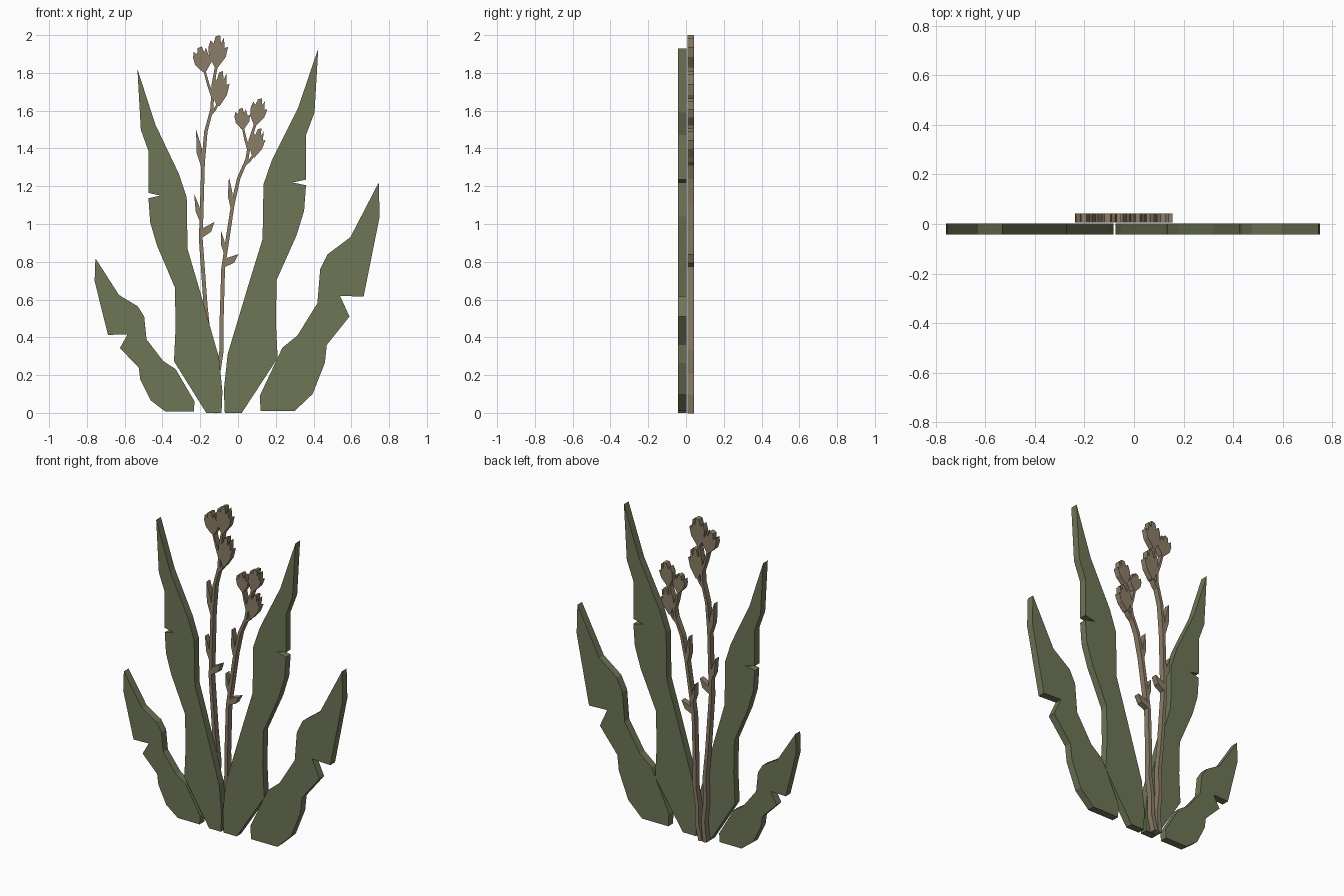
import bpy, bmesh
from mathutils import Vector

if "Cube" in bpy.data.objects:
    bpy.data.objects.remove(bpy.data.objects["Cube"])


def material(name, rgb):
    m = bpy.data.materials.new(name)
    m.diffuse_color = (*rgb, 1)
    m.use_nodes = True
    m.node_tree.nodes["Principled BSDF"].inputs["Base Color"].default_value = m.diffuse_color
    return m


GREEN = material("leaf_green", (0.155, 0.18, 0.093))
BROWN = material("stem_brown", (0.26, 0.205, 0.135))


def slab(bm, pts, y0, y1):
    """Extrude a closed x/z outline from y0 to y1."""
    f = bm.faces.new([bm.verts.new((x, y0, z)) for x, z in pts])
    new = bmesh.ops.extrude_face_region(bm, geom=[f])["geom"]
    for v in new:
        if isinstance(v, bmesh.types.BMVert):
            v.co.y = y1


def finish(bm, name, mat):
    bmesh.ops.recalc_face_normals(bm, faces=bm.faces[:])
    bmesh.ops.triangulate(bm, faces=[f for f in bm.faces if len(f.verts) > 4])
    me = bpy.data.meshes.new(name)
    bm.to_mesh(me)
    bm.free()
    me.materials.append(mat)
    bpy.context.collection.objects.link(bpy.data.objects.new(name, me))


def leaf(name, pts):
    bm = bmesh.new()
    slab(bm, pts, -.043, .003)
    finish(bm, name, GREEN)


# Leaves: right-hand outlines, the left ones are mirrored and shrunk copies
TALL = [(.425, 1.93), (.405, 1.59), (.36, 1.47), (.36, 1.235), (.29, 1.22), (.36, 1.205),
        (.35, 1.07), (.31, .94), (.205, .705), (.20, .49), (.21, .29), (.02, 0),
        (-.07, 0), (-.075, .12), (-.055, .31), (.05, .66), (.13, .92), (.135, 1.21),
        (.18, 1.34), (.32, 1.62)]
SHORT = [(.745, 1.22), (.75, 1.04), (.665, .615), (.54, .62), (.59, .51), (.47, .36),
         (.46, .265), (.395, .10), (.30, .01), (.12, .01), (.115, .09), (.235, .345),
         (.315, .41), (.42, .58), (.435, .76), (.475, .84), (.595, .93)]
leaf("tall_leaf_right", TALL)
leaf("tall_leaf_left", [(-.9 * x - .15, .943 * z) for x, z in TALL])
leaf("short_leaf_right", SHORT)
leaf("short_leaf_left", [(-(x + .161) / 1.2, z / 1.49) for x, z in SHORT])

# Ragged flower head and pointed bud, in (across, along) units of their length
HEAD = [(-.07, 0), (-.36, .3), (-.42, .6), (-.36, .82), (-.22, .72), (-.16, .95),
        (.03, 1), (.1, .74), (.2, .93), (.28, .62), (.42, .66), (.36, .34), (.07, 0)]
BUD = [(-.04, 0), (-.15, .4), (0, 1), (.13, .5), (.04, 0)]


def place(bm, shape, base, tip, wide):
    up = tip - base
    side = Vector((up.y, -up.x)) * wide
    slab(bm, [base + side * u + up * v for u, v in shape], .007, .043)


def ribbon(bm, path, w0, w1):
    """Tapered flat stem along a path."""
    left, right = [], []
    last = len(path) - 1
    for i, p in enumerate(path):
        d = (path[min(i + 1, last)] - path[max(i - 1, 0)]).normalized()
        n = Vector((-d.y, d.x)) * (w0 + (w1 - w0) * i / last) / 2
        left.append(p + n)
        right.append(p - n)
    slab(bm, left + right[::-1], .007, .043)


# Flower stem: centre path, then (base, tip, width) of heads and buds
PATH = [(-.158, 0), (-.146, .12), (-.16, .25), (-.155, .4), (-.172, .57), (-.197, .92),
        (-.185, 1.32), (-.17, 1.49), (-.138, 1.61), (-.132, 1.74), (-.112, 1.85)]
HEADS = [((-.178, 1.805), (-.195, 1.94), .88), ((-.115, 1.83), (-.098, 2), .72),
         ((-.105, 1.625), (-.082, 1.81), .58)]
BUDS = [((-.19, 1.3), (-.222, 1.5), .55), ((-.197, 1.01), (-.232, 1.16), .6),
        ((-.19, .935), (-.125, 1.01), 1.6)]


def flower_stem(name, move):
    bm = bmesh.new()
    path = [move(p) for p in PATH]
    ribbon(bm, path, .026, .014)
    # side heads hang on short branches starting lower on the stem
    for head, joint in ((HEADS[0], (path[-2] + path[-3]) / 2), (HEADS[2], path[-4].lerp(path[-3], .75))):
        end = move(head[0]).lerp(move(head[1]), .1)
        bend = (joint + end) / 2 - Vector((0, .008))
        ribbon(bm, [joint, bend, end], .016, .011)
    for shape, items in ((HEAD, HEADS), (BUD, BUDS)):
        for base, tip, wide in items:
            place(bm, shape, move(base), move(tip), wide)
    finish(bm, name, BROWN)


# The short stem is the tall one, lowered and leaning to the right
flower_stem("flower_stem_tall", Vector)
flower_stem("flower_stem_short", lambda p: Vector((p[0] + .03 + .096 * p[1], .8325 * p[1])))
